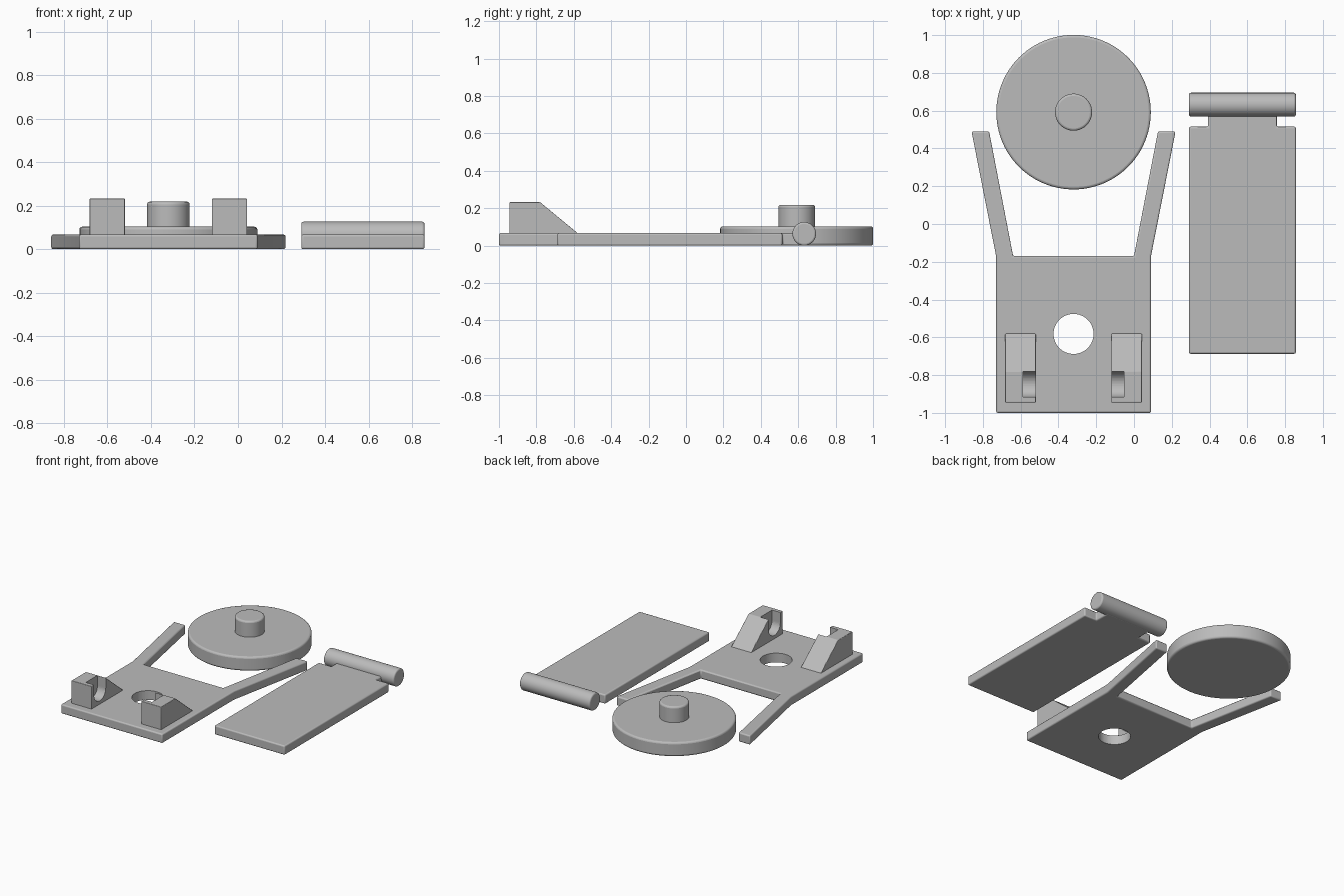
import bpy
import bmesh
from math import pi
from mathutils import Matrix, Vector

if "Cube" in bpy.data.objects:
    bpy.data.objects.remove(bpy.data.objects["Cube"])

grey = bpy.data.materials.new("plain grey")
grey.use_nodes = True
grey.diffuse_color = (0.5, 0.5, 0.5, 1)
grey.node_tree.nodes["Principled BSDF"].inputs["Base Color"].default_value = (0.5, 0.5, 0.5, 1)

MID = -0.32       # centre line of the frame and wheel
THICK = 0.067     # thickness of the flat plates


def finish(name, bm):
    bmesh.ops.recalc_face_normals(bm, faces=bm.faces)
    mesh = bpy.data.meshes.new(name)
    bm.to_mesh(mesh)
    bm.free()
    mesh.materials.append(grey)
    obj = bpy.data.objects.new(name, mesh)
    bpy.context.collection.objects.link(obj)
    return obj


def extrude(name, points, offset):
    """Flat outline pushed along an offset."""
    bm = bmesh.new()
    face = bm.faces.new([bm.verts.new(p) for p in points])
    new = bmesh.ops.extrude_face_region(bm, geom=[face])["geom"]
    verts = [v for v in new if isinstance(v, bmesh.types.BMVert)]
    bmesh.ops.translate(bm, verts=verts, vec=Vector(offset))
    return finish(name, bm)


def cylinder(name, centre, radius, depth, axis="Z", sides=64):
    turn = Matrix.Rotation(pi / 2, 4, "Y") if axis == "X" else Matrix()
    bm = bmesh.new()
    bmesh.ops.create_cone(bm, cap_ends=True, segments=sides, radius1=radius,
                          radius2=radius, depth=depth,
                          matrix=Matrix.Translation(centre) @ turn)
    return finish(name, bm)


def round_edges(obj, width):
    mod = obj.modifiers.new("rounding", "BEVEL")
    mod.width = width
    mod.segments = 3
    mod.limit_method = "ANGLE"
    mod.angle_limit = pi / 5


def cut(obj, cutter):
    mod = obj.modifiers.new("cut", "BOOLEAN")
    mod.operation = "DIFFERENCE"
    mod.solver = "EXACT"
    mod.object = cutter
    cutter.hide_render = True
    cutter.hide_viewport = True
    cutter.display_type = "WIRE"


def smooth(obj):
    bpy.ops.object.select_all(action="DESELECT")
    obj.select_set(True)
    bpy.context.view_layer.objects.active = obj
    bpy.ops.object.shade_smooth_by_angle(angle=pi / 6)


# Base frame: square plate with two splayed arms, mirrored about its middle
half = [(0.41, -1), (0.41, -0.17), (0.54, 0.49), (0.447, 0.49), (0.32, -0.17)]
outline = half + [(-x, y) for x, y in reversed(half)]
frame = extrude("base_frame", [(MID + x, y, 0) for x, y in outline], (0, 0, THICK))
round_edges(frame, 0.009)
cut(frame, cylinder("axle_hole_cutter", (MID, -0.582, 0.05), 0.106, 0.4))

# Hinge brackets: sloped blocks with a rounded slot open at top and inner side
side = [(-0.945, 0.05), (-0.945, 0.232), (-0.78, 0.232), (-0.58, THICK), (-0.58, 0.05)]
slot_y, slot_z, slot_r = -0.848, 0.158, 0.067
brackets = []
for name, s in (("right", -1), ("left", 1)):
    block = extrude(name + "_hinge_bracket",
                    [(MID + s * 0.2, y, z) for y, z in side], (s * 0.162, 0, 0))
    round_edges(block, 0.004)
    bowl = cylinder(name + "_slot_cutter", (MID + s * 0.167, slot_y, slot_z),
                    slot_r, 0.2, "X", 48)
    gap = [(slot_y - slot_r, slot_z), (slot_y + slot_r, slot_z),
           (slot_y + slot_r, 0.3), (slot_y - slot_r, 0.3)]
    opening = extrude(name + "_slot_opening_cutter",
                      [(MID + s * 0.067, y, z) for y, z in gap], (s * 0.2, 0, 0))
    cut(block, bowl)
    cut(block, opening)
    brackets.append(block)

# Wheel with a stub axle
wheel = cylinder("wheel", (MID, 0.592, 0.0515), 0.409, 0.103, sides=96)
round_edges(wheel, 0.013)
axle = cylinder("wheel_axle", (MID, 0.592, 0.134), 0.098, 0.168)
round_edges(axle, 0.012)

# Flap: long plate narrowing to a neck that carries the hinge rod
FLAP = 0.574
half = [(0.283, -0.687), (0.283, 0.515), (0.182, 0.515), (0.182, 0.632)]
outline = half + [(-x, y) for x, y in reversed(half)]
flap = extrude("flap_plate", [(FLAP + x, y, 0) for x, y in outline], (0, 0, THICK))
round_edges(flap, 0.009)
rod = cylinder("hinge_rod", (FLAP, 0.632, 0.063), 0.063, 0.566, "X")
round_edges(rod, 0.01)

for part in [frame, wheel, axle, flap, rod] + brackets:
    smooth(part)
